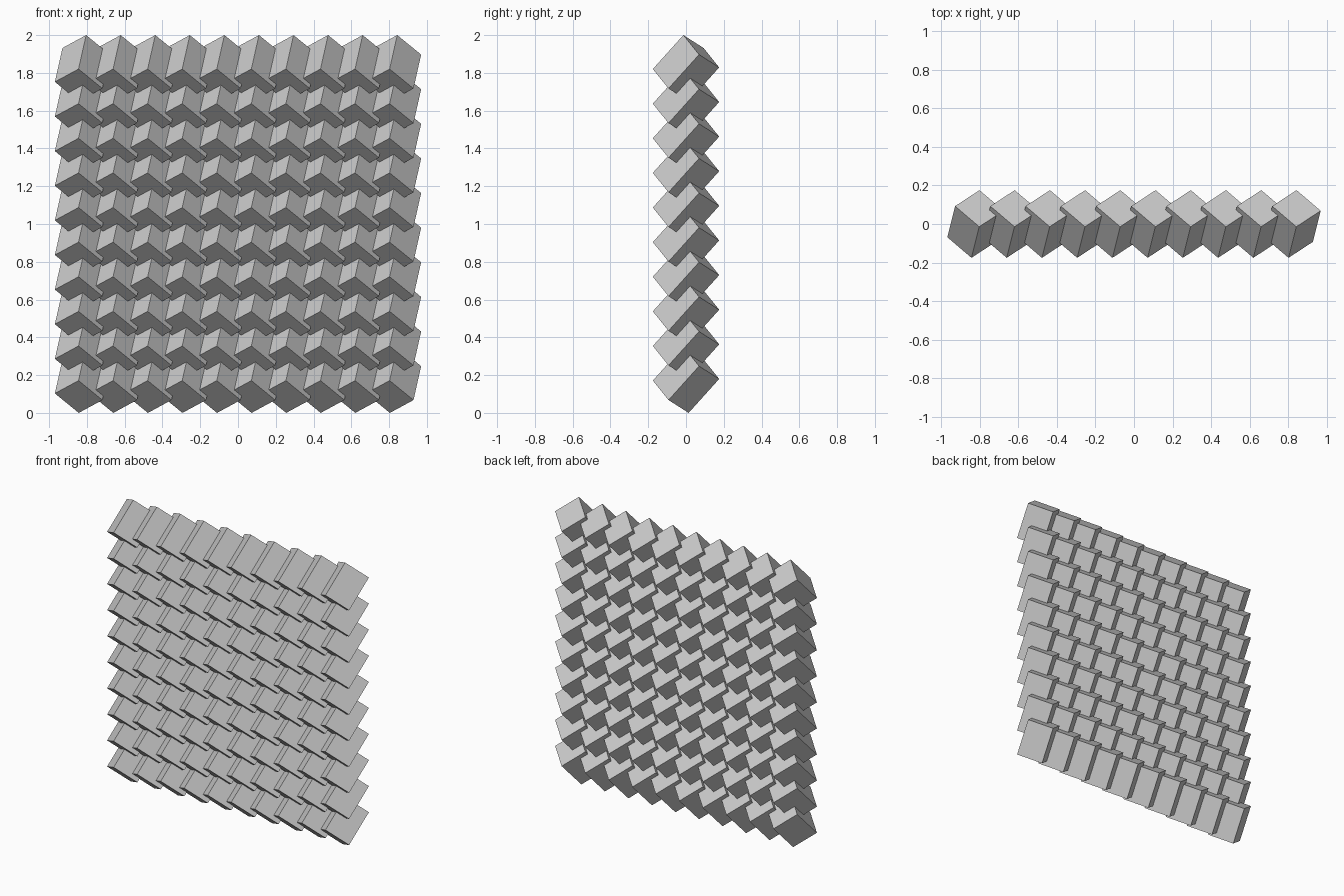
import bpy, bmesh
from mathutils import Matrix, Vector

if "Cube" in bpy.data.objects:
    bpy.data.objects.remove(bpy.data.objects["Cube"])

COUNT = 10
SIZE = (0.178, 0.183, 0.245)      # block edge lengths
STEP_X = 0.183

# orthonormal directions of the tilted block's edges
c = Vector((0.165, 0.66, 0.733)).normalized()
a = Vector((0.703, -0.601, 0.380))
a = (a - c * a.dot(c)).normalized()
b = c.cross(a)
tilt = Matrix((a, b, c)).transposed().to_4x4()

# one tilted block
bm = bmesh.new()
bmesh.ops.create_cube(bm, size=1, matrix=tilt @ Matrix.Diagonal((*SIZE, 1)))
height = 2 * max(v.co.z for v in bm.verts)
mesh = bpy.data.meshes.new("block_wall")
bm.to_mesh(mesh)
bm.free()

step_z = (2 - height) / (COUNT - 1)   # rows fill a height of 2 units

wall = bpy.data.objects.new("block_wall", mesh)
bpy.context.collection.objects.link(wall)
wall.location = (-STEP_X * (COUNT - 1) / 2, 0, height / 2)

# repeat into columns and rows
for name, step in (("columns", (STEP_X, 0, 0)), ("rows", (0, 0, step_z))):
    array = wall.modifiers.new(name, 'ARRAY')
    array.count = COUNT
    array.use_relative_offset = False
    array.use_constant_offset = True
    array.constant_offset_displace = step

# plain grey
grey = bpy.data.materials.new("light_grey")
grey.diffuse_color = (0.6, 0.6, 0.6, 1)
grey.use_nodes = True
grey.node_tree.nodes["Principled BSDF"].inputs["Base Color"].default_value = grey.diffuse_color
mesh.materials.append(grey)
